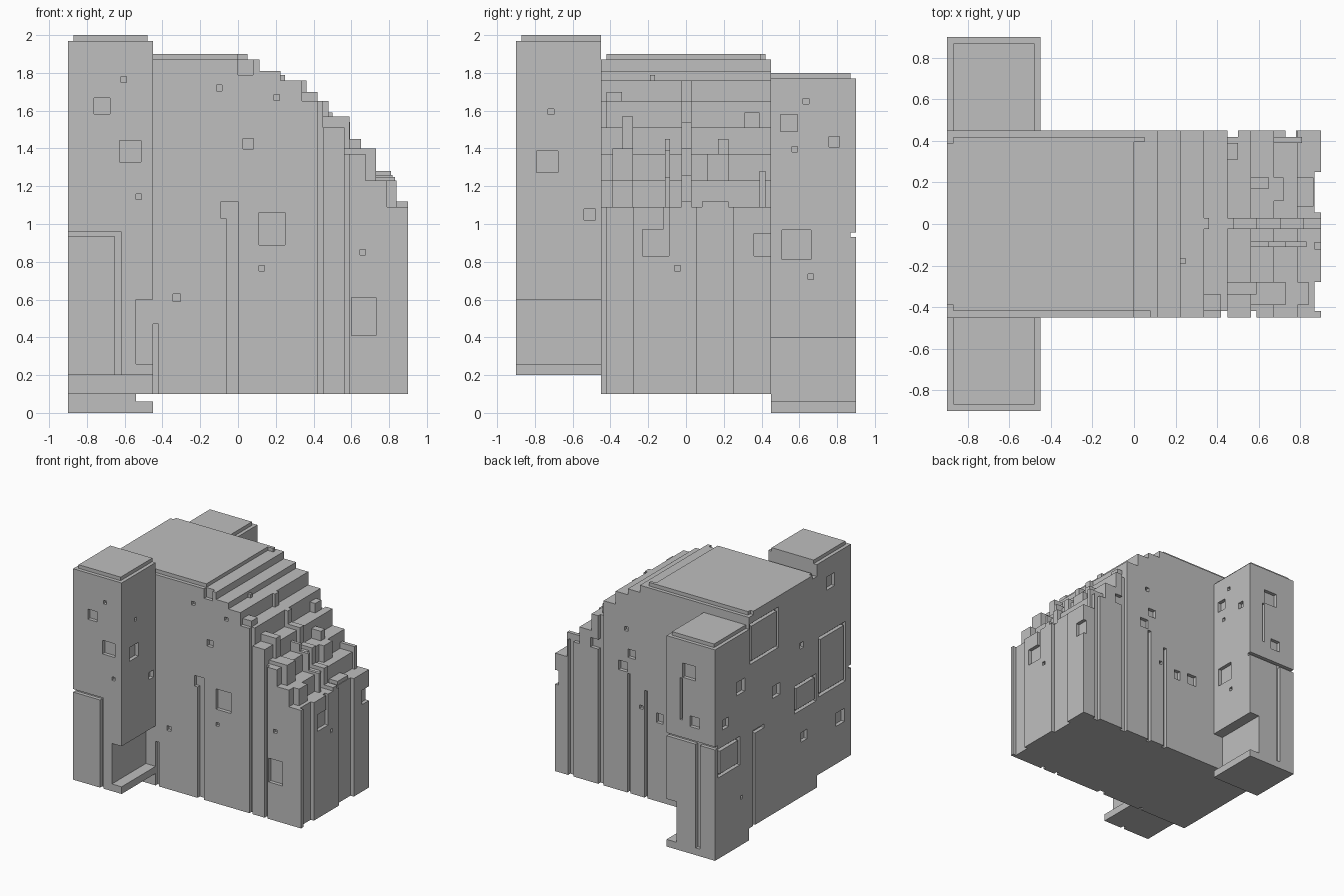
import bpy, bmesh

D = 0.03  # panel recess depth

grey = bpy.data.materials.new("plain grey")
grey.diffuse_color = (0.52, 0.52, 0.52, 1)


def finish(name, bm):
    bmesh.ops.recalc_face_normals(bm, faces=bm.faces)
    me = bpy.data.meshes.new(name)
    bm.to_mesh(me)
    bm.free()
    me.materials.append(grey)
    ob = bpy.data.objects.new(name, me)
    bpy.context.collection.objects.link(ob)
    return ob


def extrude_xz(name, profile, y0, y1):
    bm = bmesh.new()
    f = bm.faces.new([bm.verts.new((x, y0, z)) for x, z in profile])
    r = bmesh.ops.extrude_face_region(bm, geom=[f])
    vs = [v for v in r["geom"] if isinstance(v, bmesh.types.BMVert)]
    bmesh.ops.translate(bm, verts=vs, vec=(0, y1 - y0, 0))
    return finish(name, bm)


def boxes(name, specs):
    bm = bmesh.new()
    for x0, x1, y0, y1, z0, z1 in specs:
        vs = bmesh.ops.create_cube(bm, size=1)["verts"]
        for v in vs:
            v.co = (x1 if v.co.x > 0 else x0, y1 if v.co.y > 0 else y0,
                    z1 if v.co.z > 0 else z0)
    return finish(name, bm)


def recess(face, wall, a0, a1, z0, z1, depth=D):
    """Box cutting into a wall; a runs along the wall, face is the wall's outward side."""
    s = 1 if face[0] == "+" else -1
    lo, hi = sorted((wall - s * depth, wall + s * 0.02))
    return (lo, hi, a0, a1, z0, z1) if face[1] == "x" else (a0, a1, lo, hi, z0, z1)


def frame(face, wall, a0, a1, z0, z1, w=0.025):
    """Rectangular groove outline."""
    return [recess(face, wall, *r) for r in (
        (a0, a1, z0, z0 + w), (a0, a1, z1 - w, z1),
        (a0, a0 + w, z0, z1), (a1 - w, a1, z0, z1))]


def windows(face, wall, rows):
    """Square recesses from centre, height and size."""
    return [recess(face, wall, a - s / 2, a + s / 2, z - s / 2, z + s / 2) for a, z, s in rows]


def cut(ob, specs):
    cutter = boxes("cutter", specs)
    cutter.hide_render = True
    m = ob.modifiers.new("panels", "BOOLEAN")
    m.operation, m.solver, m.object = "DIFFERENCE", "EXACT", cutter
    m.use_self = True
    bpy.context.view_layer.objects.active = ob
    bpy.ops.object.modifier_apply(modifier=m.name)
    bpy.data.objects.remove(cutter)


# Main hull: flat roof falling away in steps to the right
STEP = 0.1125
tops = [1.87, 1.81, 1.76, 1.65, 1.51, 1.37, 1.23, 1.09]
profile = [(-0.9, 0.1), (-0.9, 1.87)]
for i, z in enumerate(tops):
    if i:
        profile.append((i * STEP, z))
    profile.append(((i + 1) * STEP, z))
profile.append((0.9, 0.1))
hull = extrude_xz("stepped_hull", profile, -0.45, 0.45)

c = []
# front wall: windows, grooves and panels
c += windows("-y", -0.45, [(-0.1, 1.72, 0.03), (0.205, 1.67, 0.03), (0.055, 1.425, 0.055),
                           (0.125, 0.765, 0.03), (0.66, 0.85, 0.03), (-0.325, 0.61, 0.04)])
c += [recess("-y", -0.45, *r) for r in (
    (0.11, 0.25, 0.89, 1.06), (0.6, 0.73, 0.41, 0.61), (-0.06, 0.0, 0.05, 1.03),
    (-0.09, 0.0, 1.03, 1.12), (0.0, 0.08, 1.79, 1.9), (0.42, 0.45, 0.05, 1.7),
    (0.5625, 0.59, 0.05, 1.6), (-0.45, -0.42, 0.05, 0.47))]
# back wall
c += windows("+y", 0.45, [(0.24, 1.47, 0.035), (0.19, 1.27, 0.07), (0.27, 1.15, 0.08),
                          (-0.22, 0.81, 0.09), (0.1, 0.85, 0.03), (0.53, 1.27, 0.08)])
c += [recess("+y", 0.45, *r) for r in (
    (0.45, 0.5, 0.05, 1.6), (0.73, 0.78, 0.05, 1.3), (0.2, 0.23, 0.05, 1.1),
    (0.04, 0.07, 0.05, 1.0), (-0.1, -0.04, 0.76, 0.84))]
# left wall
c += windows("-x", -0.9, [(0.09, 1.12, 0.1), (-0.25, 1.37, 0.05), (-0.28, 0.6, 0.08)])
c += frame("-x", -0.9, -0.44, -0.15, 0.83, 1.06)
c += frame("-x", -0.9, 0.06, 0.44, 1.47, 1.81)
c += [recess("-x", -0.9, *r) for r in (
    (0.37, 0.4, 0.05, 0.9), (0.25, 0.4, 0.87, 0.9))]
# right wall
c += [recess("+x", 0.9, *r) for r in (
    (0.055, 0.25, 0.05, 1.2), (-0.42, -0.28, 0.05, 1.2), (-0.23, -0.09, 0.83, 0.97),
    (-0.12, -0.09, 0.97, 1.2), (0.36, 0.47, 0.83, 0.95))]
c += windows("+x", 0.9, [(-0.045, 0.765, 0.03)])
cut(hull, c)

# Roof plate, with strips along its edges
boxes("roof_plate", [(-0.87, 0.0, -0.42, 0.42, 1.86, 1.9), (-0.9, -0.87, -0.39, 0.39, 1.86, 1.9),
                     (0.0, 0.05, 0.395, 0.42, 1.86, 1.9)])

# Raised rib running down the middle of the steps
boxes("stair_rib", [((i * STEP) - 0.03, min(i * STEP + STEP + 0.03, 0.9), -0.025, 0.028,
                     tops[i] - 0.14, tops[i] + (0.03 if i > 3 else 0.0)) for i in range(3, 8)]
      + [(0.3, 0.362, -0.025, 0.028, 1.6, 1.76)])

# Loose blocks scattered over the steps
boxes("step_blocks", [
    (0.33, 0.42, -0.42, -0.34, 1.6, 1.70), (0.45, 0.59, -0.34, -0.28, 1.35, 1.57),
    (0.44, 0.50, 0.31, 0.39, 1.5, 1.59), (0.56, 0.73, -0.39, -0.28, 1.2, 1.40),
    (0.56, 0.65, 0.17, 0.225, 1.36, 1.45), (0.56, 0.72, 0.11, 0.225, 1.2, 1.37),
    (0.56, 0.65, -0.11, -0.085, 1.36, 1.45), (0.65, 0.73, -0.11, -0.085, 1.2, 1.39),
    (0.73, 0.83, -0.11, -0.085, 1.05, 1.25), (0.67, 0.81, 0.39, 0.42, 1.05, 1.28),
    (0.67, 0.865, 0.085, 0.225, 1.05, 1.12), (0.67, 0.84, -0.39, -0.28, 1.05, 1.23),
    (0.22, 0.25, -0.19, -0.165, 1.75, 1.79)])


# Corner towers: hollowed foot on the inner side, stepped cap on top
def tower(name, y0, y1, z0, cuts):
    t = z0 + 1.8
    side = [(-0.9, z0), (-0.45, z0), (-0.45, z0 + 0.06), (-0.54, z0 + 0.06), (-0.54, z0 + 0.4),
            (-0.45, z0 + 0.4), (-0.45, t - D), (-0.48, t - D), (-0.48, t), (-0.87, t),
            (-0.87, t - D), (-0.9, t - D)]
    ob = extrude_xz(name, side, y0, y1)
    outer = y0 if y0 < -0.5 else y1
    cut(ob, cuts + [recess("-y" if outer < 0 else "+y", outer, -1, 0, t - D, t + 0.1)])


front = windows("-y", -0.9, [(-0.72, 1.625, 0.085), (-0.57, 1.385, 0.115),
                             (-0.605, 1.765, 0.03), (-0.525, 1.145, 0.03)])
front += [recess("-y", -0.9, -0.65, -0.62, 0.15, 0.96), recess("-y", -0.9, -0.95, -0.62, 0.935, 0.96)]
front += windows("+x", -0.45, [(-0.735, 1.33, 0.115), (-0.51, 1.05, 0.06), (-0.715, 1.595, 0.03)])
front += windows("-x", -0.9, [(-0.76, 0.57, 0.11), (-0.63, 1.76, 0.11)])
front += frame("-x", -0.9, -0.83, -0.47, 0.85, 1.35)
tower("front_tower", -0.9, -0.45, 0.2, front)

back = windows("+x", -0.45, [(0.545, 1.535, 0.09), (0.785, 1.435, 0.055), (0.635, 1.65, 0.03),
                             (0.575, 1.395, 0.03), (0.585, 0.89, 0.155), (0.66, 0.72, 0.03)])
back += windows("+y", 0.9, [(-0.71, 1.11, 0.09), (-0.66, 1.52, 0.12)])
back += [recess("+y", 0.9, *r) for r in (
    (-0.76, -0.72, 0.06, 0.93), (-0.95, -0.4, 0.93, 0.955), (-0.6, -0.575, 1.1, 1.45))]
back += windows("-x", -0.9, [(0.56, 1.33, 0.11), (0.76, 1.1, 0.08), (0.55, 0.4, 0.03)])
back += frame("-x", -0.9, 0.57, 0.86, 0.68, 0.92)
tower("back_tower", 0.45, 0.9, 0.0, back)
